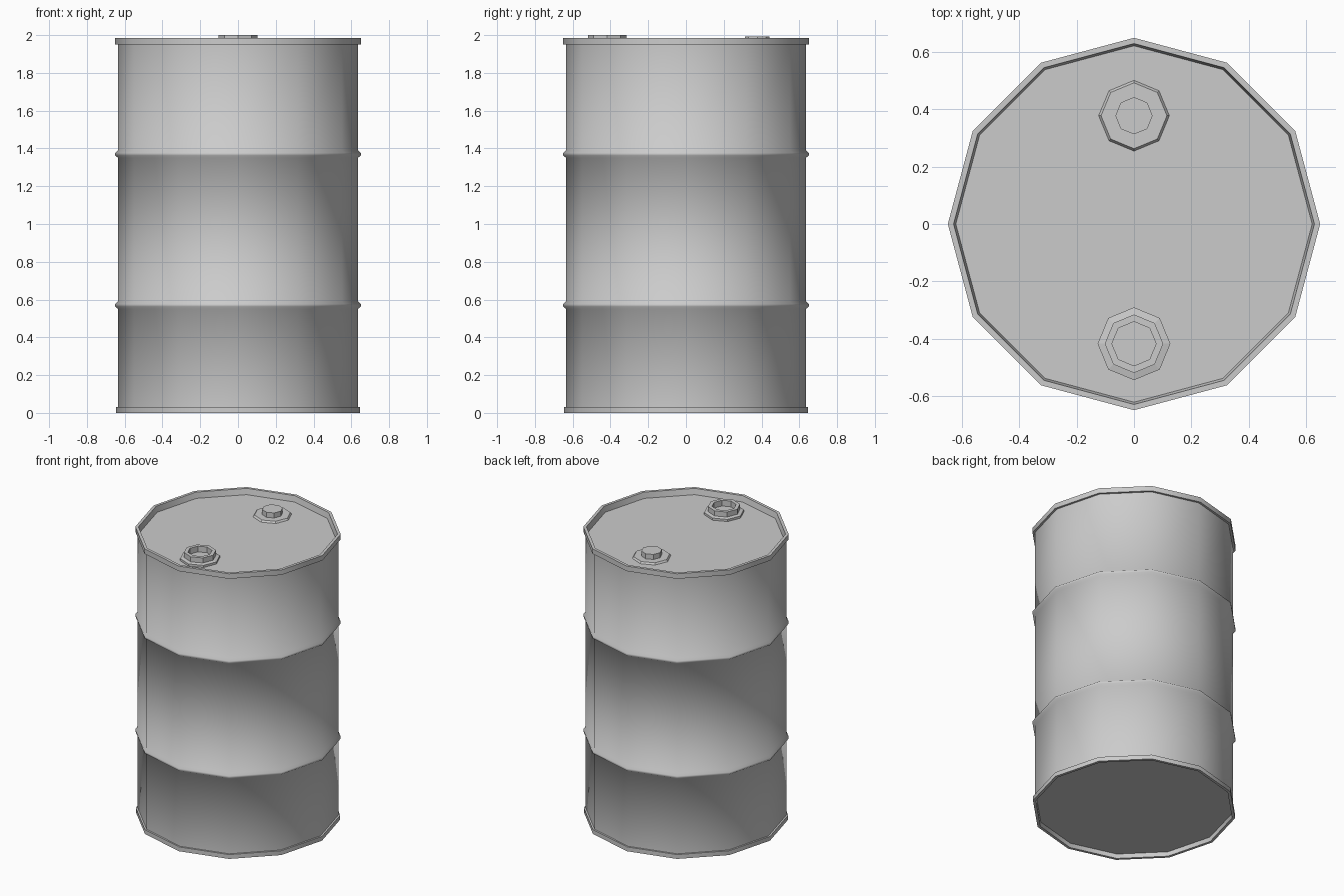
import bpy, bmesh
from math import cos, sin, tau, radians

if "Cube" in bpy.data.objects:
    bpy.data.objects.remove(bpy.data.objects["Cube"])


def lathe(name, profile, sides, y=0, smooth=None):
    """Spin an (r, z) profile; r = 0 ends are closed with an n-gon cap."""
    bm = bmesh.new()
    rings = [[bm.verts.new((r * cos(tau * i / sides), y + r * sin(tau * i / sides), z))
              for i in range(sides)] for r, z in profile]
    for a, b in zip(rings, rings[1:]):
        for i in range(sides):
            j = (i + 1) % sides
            bm.faces.new((a[i], a[j], b[j], b[i]))
    bm.faces.new(rings[0][::-1])
    bm.faces.new(rings[-1])
    bmesh.ops.recalc_face_normals(bm, faces=bm.faces)
    mesh = bpy.data.meshes.new(name)
    bm.to_mesh(mesh)
    bm.free()
    ob = bpy.data.objects.new(name, mesh)
    bpy.context.collection.objects.link(ob)
    if smooth:
        bpy.ops.object.select_all(action='DESELECT')
        ob.select_set(True)
        bpy.context.view_layer.objects.active = ob
        bpy.ops.object.shade_smooth_by_angle(angle=radians(smooth))
    return ob


def bead(z):
    """Rolled hoop pressed into the wall."""
    return [(0.635, z - 0.02), (0.65, z - 0.007), (0.65, z + 0.007), (0.635, z + 0.02)]


# Drum shell with recessed ends, rims and two hoops
shell = [(0.625, 0.03), (0.628, 0.0), (0.647, 0.0), (0.647, 0.03), (0.635, 0.03)]
shell += bead(0.57) + bead(1.37)
shell += [(0.635, 1.95), (0.65, 1.95), (0.65, 1.985), (0.63, 1.985), (0.622, 1.945)]
lathe("drum_shell", shell, 12, smooth=55)

# Open filler neck at the front
lathe("filler_neck", [(0.127, 1.94), (0.127, 1.96), (0.102, 1.965), (0.102, 2.0),
                      (0.077, 2.0), (0.077, 1.96)], 8, y=-0.418)

# Closed vent plug at the back
lathe("vent_plug", [(0.127, 1.94), (0.115, 1.957), (0.065, 1.957), (0.065, 1.992)],
      8, y=0.378)
